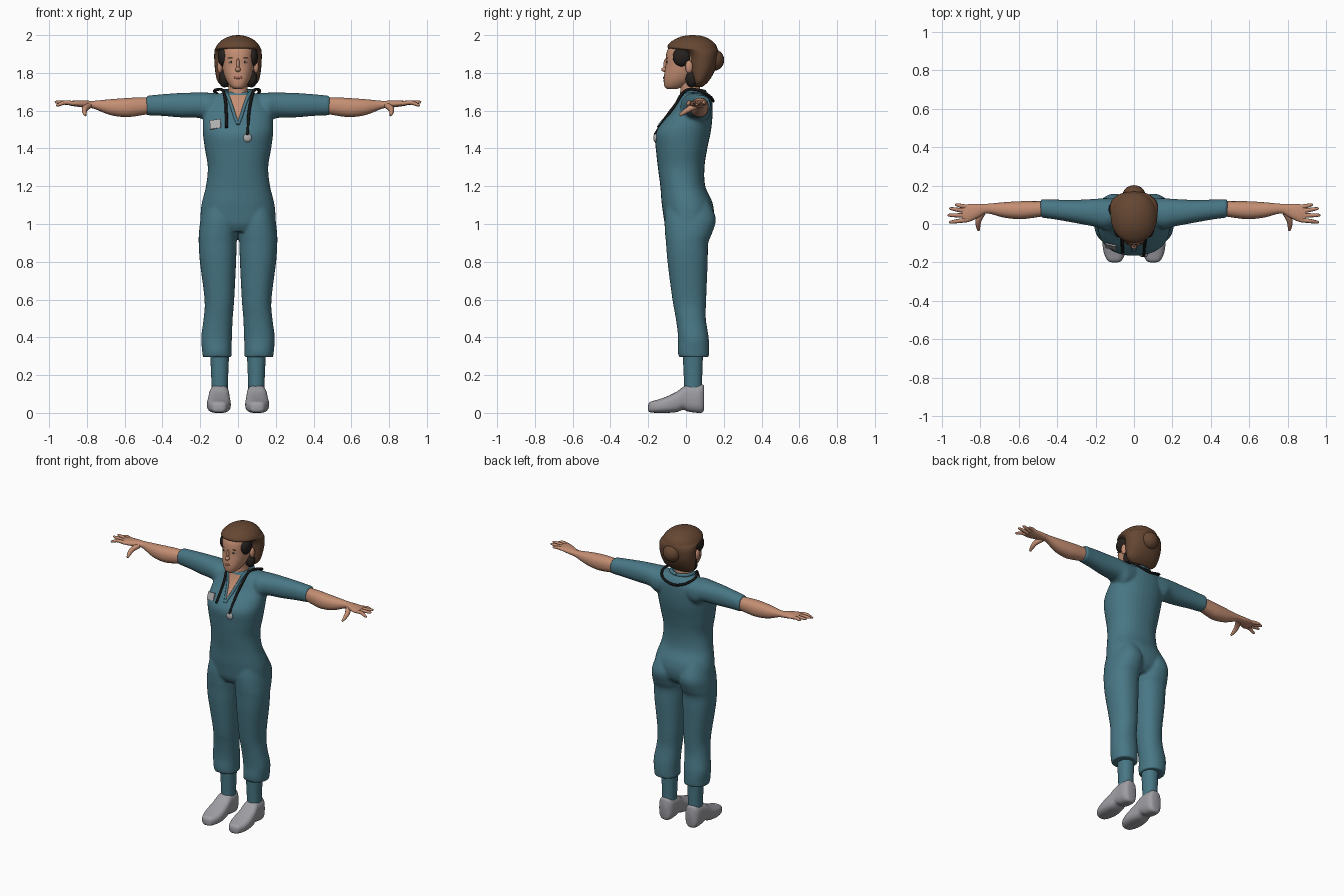
import bpy, bmesh, math
from mathutils import Vector
from mathutils.bvhtree import BVHTree

cube = bpy.data.objects.get("Cube")
if cube:
    bpy.data.objects.remove(cube, do_unlink=True)


def material(name, r, g, b):
    mat = bpy.data.materials.new(name)
    mat.use_nodes = True
    mat.diffuse_color = (r, g, b, 1)
    mat.node_tree.nodes["Principled BSDF"].inputs["Base Color"].default_value = (r, g, b, 1)
    return mat


teal = material("teal cloth", .065, .185, .235)
skin = material("skin", .55, .27, .17)
brown = material("brown hair", .13, .062, .032)
dark = material("dark hair", .018, .015, .013)
black = material("black rubber", .008, .008, .008)
grey = material("grey shoe", .34, .34, .37)
metal = material("light grey", .42, .42, .42)
lip = material("lip", .36, .13, .1)


def add_object(name, mesh, mat):
    obj = bpy.data.objects.new(name, mesh)
    bpy.context.collection.objects.link(obj)
    mesh.materials.clear()
    mesh.materials.append(mat)
    bpy.ops.object.select_all(action='DESELECT')
    obj.select_set(True)
    bpy.context.view_layer.objects.active = obj
    bpy.ops.object.shade_smooth_by_angle(angle=math.radians(50))
    return obj


def from_bmesh(name, bm, mat):
    bmesh.ops.recalc_face_normals(bm, faces=bm.faces)
    mesh = bpy.data.meshes.new(name)
    bm.to_mesh(mesh)
    bm.free()
    return add_object(name, mesh, mat)


def smooth(rows, steps=4):
    """Catmull-Rom interpolation of equal-length rows."""
    out = []
    for i in range(len(rows) - 1):
        a, b, c, d = (rows[max(0, min(len(rows) - 1, i + k))] for k in (-1, 0, 1, 2))
        for s in range(steps):
            t = s / steps
            out.append([q + t / 2 * (r - p + t * (2*p - 5*q + 4*r - u + t * (3*(q - r) + u - p)))
                        for p, q, r, u in zip(a, b, c, d)])
    return out + [list(rows[-1])]


def loft(name, rings, mat, axis="z", side=1, power=2.2, n=32):
    """Each ring: position on the axis, then low/high limits on the two others."""
    bm, loops = bmesh.new(), []
    for t, a0, a1, b0, b1 in smooth(rings):
        loop = []
        for k in range(n):
            c, s = math.cos(math.tau * k / n), math.sin(math.tau * k / n)
            a = (a0 + a1) / 2 + (a1 - a0) / 2 * math.copysign(abs(c) ** (2 / power), c)
            b = (b0 + b1) / 2 + (b1 - b0) / 2 * math.copysign(abs(s) ** (2 / power), s)
            x, y, z = {"z": (a, b, t), "x": (t, a, b), "y": (a, t, b)}[axis]
            loop.append(bm.verts.new((x * side, y, z)))
        loops.append(loop)
    for p, q in zip(loops, loops[1:]):
        for k in range(n):
            bm.faces.new((p[k], p[(k + 1) % n], q[(k + 1) % n], q[k]))
    bm.faces.new(loops[0])
    bm.faces.new(loops[-1])
    return from_bmesh(name, bm, mat)


def evaluated_mesh(obj):
    graph = bpy.context.evaluated_depsgraph_get()
    return bpy.data.meshes.new_from_object(obj.evaluated_get(graph))


def tube(name, points, mat, side=1):
    """Round tube through points of x, y, z, radius."""
    curve = bpy.data.curves.new(name, 'CURVE')
    curve.dimensions = '3D'
    curve.bevel_depth, curve.bevel_resolution, curve.use_fill_caps = 1, 2, True
    path = smooth(points)
    spline = curve.splines.new('POLY')
    spline.points.add(len(path) - 1)
    for point, (x, y, z, r) in zip(spline.points, path):
        point.co, point.radius = (x * side, y, z, 1), r
    temp = bpy.data.objects.new(name + " path", curve)
    bpy.context.collection.objects.link(temp)
    mesh = evaluated_mesh(temp)
    bpy.data.objects.remove(temp, do_unlink=True)
    return add_object(name, mesh, mat)


def ball(name, centre, size, mat):
    bm = bmesh.new()
    bmesh.ops.create_uvsphere(bm, u_segments=20, v_segments=12, radius=1)
    for v in bm.verts:
        v.co = Vector(a * b for a, b in zip(v.co, size)) + Vector(centre)
    return from_bmesh(name, bm, mat)


def front_finder(obj):
    """Returns a function giving the y of the front surface at x, z."""
    tree = BVHTree.FromObject(obj, bpy.context.evaluated_depsgraph_get())

    def find(x, z):
        hit = tree.ray_cast(Vector((x, -1, z)), Vector((0, 1, 0)))[0]
        return hit.y if hit else 0
    return find


# Scrubs: torso, sleeves and trouser legs fused into one cloth surface
parts = [loft("torso", [
    (.96, -.1, .1, -.09, .1), (1, -.19, .19, -.112, .135), (1.06, -.198, .198, -.122, .148),
    (1.12, -.19, .19, -.13, .138), (1.2, -.17, .17, -.136, .102), (1.3, -.16, .16, -.149, .098),
    (1.4, -.176, .176, -.16, .113), (1.48, -.186, .186, -.164, .13),
    (1.54, -.186, .186, -.128, .138), (1.6, -.176, .176, -.075, .141),
    (1.66, -.14, .14, -.042, .135), (1.7, -.075, .075, -.03, .1)], teal)]
for side in (1, -1):
    parts.append(loft("sleeve", [
        (.08, 0, .13, 1.55, 1.69), (.15, -.03, .135, 1.53, 1.695), (.2, -.015, .131, 1.56, 1.696),
        (.3, .004, .126, 1.564, 1.694), (.4, .022, .127, 1.572, 1.687),
        (.487, .034, .13, 1.576, 1.679)], teal, "x", side))
    parts.append(loft("trouser_leg", [
        (1.12, .02, .17, -.1, .12), (1.03, .003, .197, -.113, .158), (.95, .003, .207, -.111, .138),
        (.9, .007, .208, -.106, .118), (.8, .01, .202, -.098, .115), (.6, .02, .177, -.072, .107),
        (.5, .028, .182, -.054, .105), (.4, .032, .195, -.042, .12), (.33, .034, .19, -.044, .123),
        (.295, .033, .187, -.038, .12)], teal, "z", side))
bpy.ops.object.select_all(action='DESELECT')
for part in parts:
    part.select_set(True)
bpy.context.view_layer.objects.active = parts[0]
bpy.ops.object.join()
remesh = parts[0].modifiers.new("fuse", 'REMESH')
remesh.mode, remesh.voxel_size = 'VOXEL', .008
soften = parts[0].modifiers.new("soften", 'SMOOTH')
soften.factor, soften.iterations = .5, 5
fused = evaluated_mesh(parts[0])
bpy.data.objects.remove(parts[0], do_unlink=True)
scrubs = add_object("scrubs", fused, teal)
chest_y = front_finder(scrubs)

# Open neckline, laid on the chest as a thin skin panel
bm, rows, across = bmesh.new(), [], 8
for i in range(17):
    z, half = 1.53 + i * .0095, .003 + i * .003
    xs = [half * (2 * k / across - 1) for k in range(across + 1)]
    rows.append([bm.verts.new((x, chest_y(x, z) - .004, z)) for x in xs])
for p, q in zip(rows, rows[1:]):
    for k in range(across):
        bm.faces.new((p[k], p[k + 1], q[k + 1], q[k]))
from_bmesh("neckline", bm, skin)

# Neck and head
loft("neck", [(1.6, -.06, .06, -.03, .09), (1.68, -.055, .055, -.032, .08),
              (1.72, -.05, .05, -.03, .075), (1.79, -.05, .05, -.04, .08)], skin)
head = loft("head", [
    (1.715, -.022, .022, -.1, -.05), (1.728, -.04, .04, -.114, -.01),
    (1.76, -.062, .062, -.118, .04), (1.8, -.077, .077, -.114, .08),
    (1.84, -.085, .085, -.108, .1), (1.88, -.089, .089, -.107, .12),
    (1.92, -.088, .088, -.099, .12), (1.95, -.078, .078, -.075, .11),
    (1.975, -.04, .04, -.02, .08)], skin)
face_y = front_finder(head)
ball("nose_tip", (0, -.113, 1.818), (.014, .018, .013), skin)
ball("nose_bridge", (0, -.107, 1.843), (.009, .012, .033), skin)
ball("mouth", (0, face_y(0, 1.775), 1.775), (.023, .004, .007), lip)

# Hair: cap, bun, and darker locks at the temples and nape
loft("hair_cap", [
    (1.725, -.07, .07, .045, .085), (1.75, -.105, .105, .025, .115), (1.79, -.118, .118, .015, .142),
    (1.84, -.124, .124, .01, .163), (1.89, -.126, .126, .004, .17), (1.918, -.124, .124, -.03, .169),
    (1.93, -.12, .12, -.094, .166), (1.955, -.105, .105, -.09, .154),
    (1.98, -.076, .076, -.055, .122), (1.995, -.04, .04, -.015, .085),
    (2, -.008, .008, .027, .043)], brown, power=2.1)
ball("hair_bun", (0, .148, 1.868), (.06, .054, .057), brown)
for side, label in ((1, "left"), (-1, "right")):
    ball(label + "_temple_hair", (side * .077, -.022, 1.885), (.029, .048, .052), dark)
    ball(label + "_nape_hair", (side * .072, .03, 1.768), (.03, .032, .045), dark)
    ball(label + "_ear", (side * .096, .016, 1.832), (.014, .02, .034), skin)
    eye_x = side * .036
    ball(label + "_eye", (eye_x, face_y(eye_x, 1.857), 1.857), (.014, .003, .005), metal)
    ball(label + "_iris", (eye_x, face_y(eye_x, 1.857) - .002, 1.857), (.005, .003, .005), dark)
    ball(label + "_brow", (eye_x, face_y(eye_x, 1.878), 1.878), (.02, .003, .003), brown)

    # Bare forearm, palm, fingers and thumb
    loft(label + "_arm", [
        (.44, .045, .118, 1.588, 1.668), (.54, .03, .119, 1.571, 1.669),
        (.6, .025, .118, 1.566, 1.666), (.68, .034, .113, 1.578, 1.66),
        (.765, .055, .105, 1.611, 1.652), (.81, .034, .105, 1.616, 1.654),
        (.86, .011, .103, 1.622, 1.654), (.895, .012, .098, 1.628, 1.65)], skin, "x", side)
    for finger, y0, x1, y1, z1 in (("index", .021, .962, .01, 1.63), ("middle", .044, .97, .046, 1.645),
                                   ("ring", .067, .962, .08, 1.647), ("little", .089, .932, .1, 1.64)):
        tube(label + "_" + finger + "_finger", [
            (.87, y0, 1.638, .012), ((.87 + x1) / 2, (y0 + y1) / 2, 1.643, .011),
            (x1 - .01, y1, z1, .008), (x1, y1, z1, .004)], skin, side)
    tube(label + "_thumb", [(.79, .06, 1.627, .018), (.81, .02, 1.61, .016),
                            (.812, -.012, 1.59, .012), (.808, -.034, 1.575, .006)], skin, side)

    # Lower trouser leg and shoe
    loft(label + "_ankle", [(.1, .055, .14, -.008, .085), (.2, .052, .142, -.012, .086),
                            (.36, .045, .15, -.02, .092)], teal, "z", side)
    loft(label + "_shoe", [
        (-.2, .085, .115, .012, .04), (-.19, .064, .138, .003, .058), (-.15, .045, .157, 0, .07),
        (-.1, .038, .164, 0, .088), (-.05, .042, .16, .004, .112), (-.015, .045, .155, .016, .138),
        (.015, .046, .152, .006, .15), (.065, .048, .15, 0, .152), (.088, .058, .14, .003, .15),
        (.096, .07, .128, .02, .14)], grey, "y", side, 2.8)

    # Collar edge
    edge = [(x, chest_y(x, z), z, .009) for x, z in ((0, 1.525), (.017, 1.57), (.036, 1.63), (.055, 1.68))]
    tube(label + "_collar", edge + [(.074, .03, 1.703, .011), (.055, .08, 1.703, .011),
                                    (0, .098, 1.7, .011)], teal, side)


# Stethoscope draped round the neck
def on_chest(x, z):
    return (x, chest_y(x, z) - .005, z, .008)


tube("stethoscope_tube", [
    on_chest(-.06, 1.51), on_chest(-.062, 1.58), on_chest(-.065, 1.64), (-.08, 0, 1.708, .008),
    (-.125, .075, 1.705, .008), (-.085, .13, 1.672, .008), (0, .143, 1.65, .008),
    (.085, .13, 1.672, .008), (.115, .075, 1.706, .008), (.085, 0, 1.708, .008),
    on_chest(.066, 1.64), on_chest(.056, 1.57), on_chest(.05, 1.47)], black)
ball("stethoscope_chestpiece", (.05, chest_y(.05, 1.456), 1.456), (.023, .012, .023), metal)

# Clip-on badge
bpy.ops.mesh.primitive_cube_add(size=1, location=(-.12, chest_y(-.12, 1.528) - .008, 1.528))
badge = bpy.context.object
badge.name = "badge"
badge.scale = (.058, .008, .05)
badge.rotation_euler = (math.radians(-22), math.radians(-8), math.radians(-12))
badge.data.materials.append(metal)
